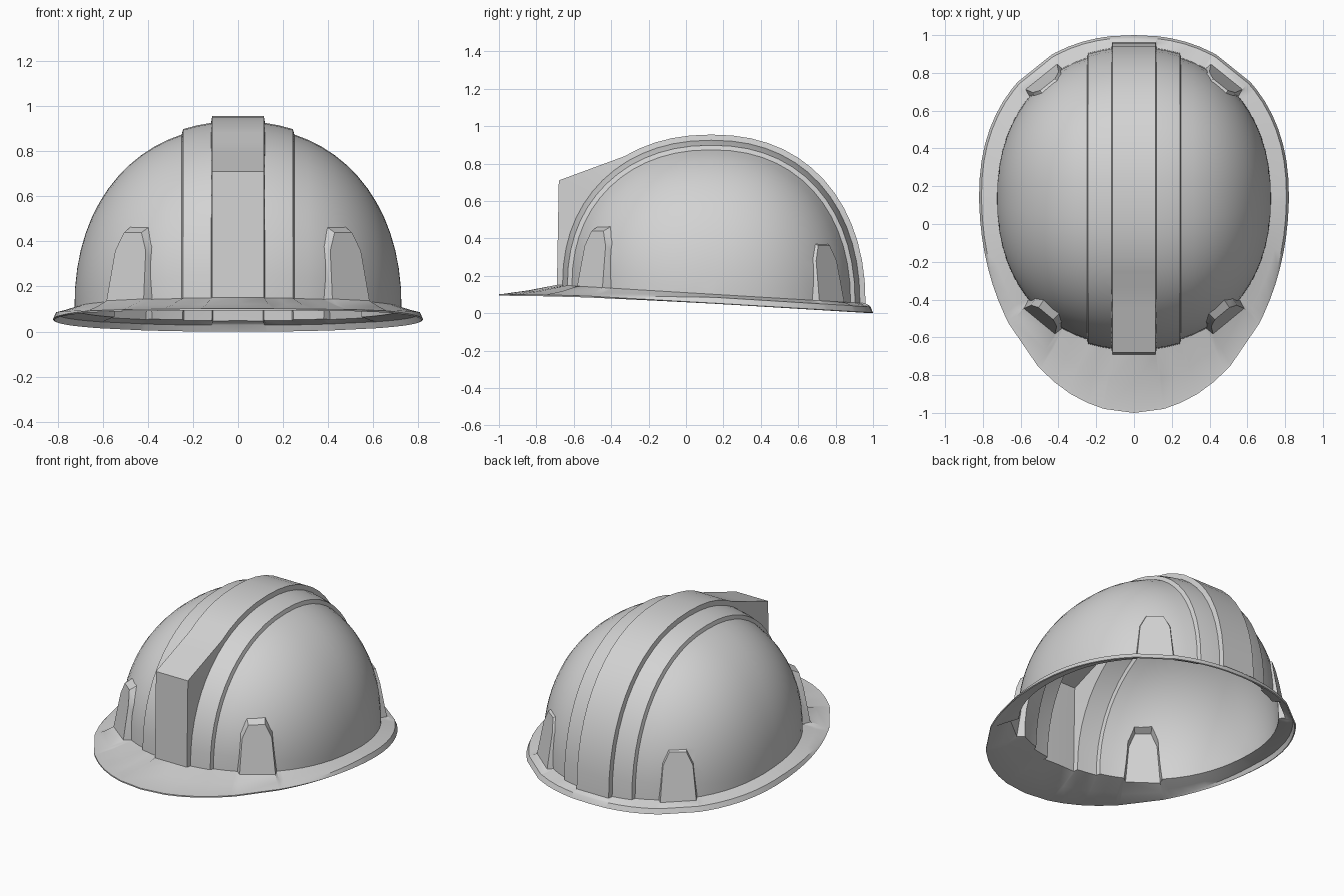
import bpy, bmesh, math
from mathutils import Vector

if "Cube" in bpy.data.objects:
    bpy.data.objects.remove(bpy.data.objects["Cube"])

A, B, C, P, YC = 0.725, 0.78, 0.81, 2.2, 0.135   # dome half sizes, roundness, centre
N = 28                                           # segments along each front-to-back arc


def base_z(y):
    """Tilted plane where the dome meets the brim."""
    return 0.1 - 0.06 * (y - YC)


def arc(x, off, flat=False):
    """Front-to-back section of the dome at x, raised by off."""
    s = 1 if flat else max(0, 1 - (abs(x) / A) ** P) ** (1 / P)
    pts = []
    for i in range(N + 1):
        t = math.pi * i / N
        c, w = math.cos(t), max(0, math.sin(t)) ** (2 / P)
        if i in (0, N):
            w = 0
        y = YC - (B * s + off) * math.copysign(abs(c) ** (2 / P), c)
        z = base_z(y) + w * (0.1 + C * s + off - base_z(y))
        pts.append(Vector((x, y, z)))
    return pts


def crest(x):
    """Central ridge section with the square block at the front."""
    pts = arc(x, 0.045, True)
    k1, k2 = 6, 9
    corner = Vector((x, -0.68, 0.71))
    bottom, top = pts[0].copy(), pts[k2].copy()
    for i in range(k2):
        pts[i] = bottom.lerp(corner, i / k1) if i <= k1 else corner.lerp(top, (i - k1) / (k2 - k1))
    return pts


def make_object(name, bm):
    me = bpy.data.meshes.new(name)
    bm.to_mesh(me)
    bm.free()
    ob = bpy.data.objects.new(name, me)
    bpy.context.collection.objects.link(ob)
    return ob


# Dome with stepped ridges: loft of arcs from one side to the other
u0 = math.asin(0.25 / A)
side = [arc(A * math.sin(u0 + (math.pi / 2 - u0) * k / 13), 0) for k in range(13, -1, -1)]
half = side + [arc(0.243, 0.022), arc(0.18, 0.022), arc(0.12, 0.022), crest(0.115)]
mirrored = [[Vector((-p.x, p.y, p.z)) for p in row] for row in reversed(half)]
rows = half + [crest(0)] + mirrored
bm = bmesh.new()
grid = [[bm.verts.new(p) for p in row] for row in rows]
for r0, r1 in zip(grid, grid[1:]):
    for i in range(N):
        bm.faces.new((r0[i], r0[i + 1], r1[i + 1], r1[i]))
bmesh.ops.remove_doubles(bm, verts=bm.verts, dist=0.0005)
bmesh.ops.holes_fill(bm, edges=[e for e in bm.edges if e.is_boundary], sides=0)
bmesh.ops.recalc_face_normals(bm, faces=bm.faces)
helmet = make_object("hard_hat_shell", bm)


# Four tapered strap-slot housings
def slot(mid, normal):
    n = Vector((*normal, 0)).normalized()
    side_dir = Vector((-n.y, n.x, 0))
    zb = base_z(mid[1])
    face = [(-.11, -.04), (.11, -.04), (.088, .22), (.05, .3), (-.05, .3), (-.088, .22)]
    bm = bmesh.new()
    rings = []
    for depth, wide, lift in ((0, 1, 0), (0.2, 1.35, 0.1)):
        ring = []
        for u, h in face:
            p = Vector((mid[0], mid[1], zb + h + (lift if h > 0.1 else 0)))
            p += side_dir * u * wide - n * (depth + 0.2 * max(h, 0))
            ring.append(bm.verts.new(p))
        rings.append(ring)
        bm.faces.new(ring)
    for i in range(6):
        j = (i + 1) % 6
        bm.faces.new((rings[0][i], rings[0][j], rings[1][j], rings[1][i]))
    bmesh.ops.recalc_face_normals(bm, faces=bm.faces)
    return make_object("slot_housing", bm)


helpers = []
for sx in (1, -1):
    for mid, nrm in (((0.505, -0.52), (0.64, -0.77)), ((0.495, 0.785), (0.62, 0.78))):
        ob = slot((sx * mid[0], mid[1]), (sx * nrm[0], nrm[1]))
        ob.hide_render = True
        helpers.append(ob)
        mod = helmet.modifiers.new("join_slot", 'BOOLEAN')
        mod.operation, mod.solver, mod.object = 'UNION', 'EXACT', ob
bpy.context.view_layer.update()
solid = bpy.data.meshes.new_from_object(helmet.evaluated_get(bpy.context.evaluated_depsgraph_get()))
helmet.modifiers.clear()
helmet.data = solid
for ob in helpers:
    bpy.data.objects.remove(ob)

# Open the bottom of the dome
bm = bmesh.new()
bm.from_mesh(solid)
bmesh.ops.bisect_plane(bm, geom=bm.verts[:] + bm.edges[:] + bm.faces[:], dist=1e-5,
                       plane_co=(0, YC, 0.102), plane_no=(0, 0.06, 1), clear_inner=True)
bmesh.ops.remove_doubles(bm, verts=bm.verts, dist=0.0008)


# Brim: extrude the dome's open edge out to an egg-shaped outline
def outline(d):
    b, p = (1.15, 2) if d.y < 0 else (0.85, 2.2)
    return ((abs(d.x) / 0.82) ** p + (abs(d.y) / b) ** p) ** (-1 / p)


def brim_z(y):
    return 0.085 - (0.015 if y < 0.15 else 0.06) * (y - 0.15)


edges = [e for e in bm.edges if e.is_boundary]
for step in ("middle", "edge", "lip"):
    geom = bmesh.ops.extrude_edge_only(bm, edges=edges)["geom"]
    edges = [g for g in geom if isinstance(g, bmesh.types.BMEdge)]
    for v in (g for g in geom if isinstance(g, bmesh.types.BMVert)):
        d = Vector((v.co.x, v.co.y - 0.15))
        r = d.length
        d.normalize()
        ro = outline(d)
        zo = brim_z(0.15 + d.y * ro)
        if step == "middle":
            r, z = (r + ro) / 2, v.co.z * 0.4 + zo * 0.6
        elif step == "edge":
            r, z = ro - 0.013, zo
        else:
            fade = min(1, max(0, (0.15 + d.y * ro + 0.6) / 0.75))
            r, z = ro, zo - 0.031 * fade
        v.co = (d.x * r, 0.15 + d.y * r, z)
bm.to_mesh(solid)
bm.free()

# Thin wall, colour and shading
mod = helmet.modifiers.new("wall", 'SOLIDIFY')
mod.thickness, mod.offset = 0.008, -1
bpy.context.view_layer.objects.active = helmet
helmet.select_set(True)
bpy.ops.object.modifier_apply(modifier="wall")
mat = bpy.data.materials.new("light_grey_plastic")
mat.diffuse_color = (0.65, 0.65, 0.65, 1)
mat.use_nodes = True
mat.node_tree.nodes["Principled BSDF"].inputs["Base Color"].default_value = mat.diffuse_color
helmet.data.materials.clear()
helmet.data.materials.append(mat)
bpy.ops.object.shade_smooth_by_angle(angle=math.radians(32))
